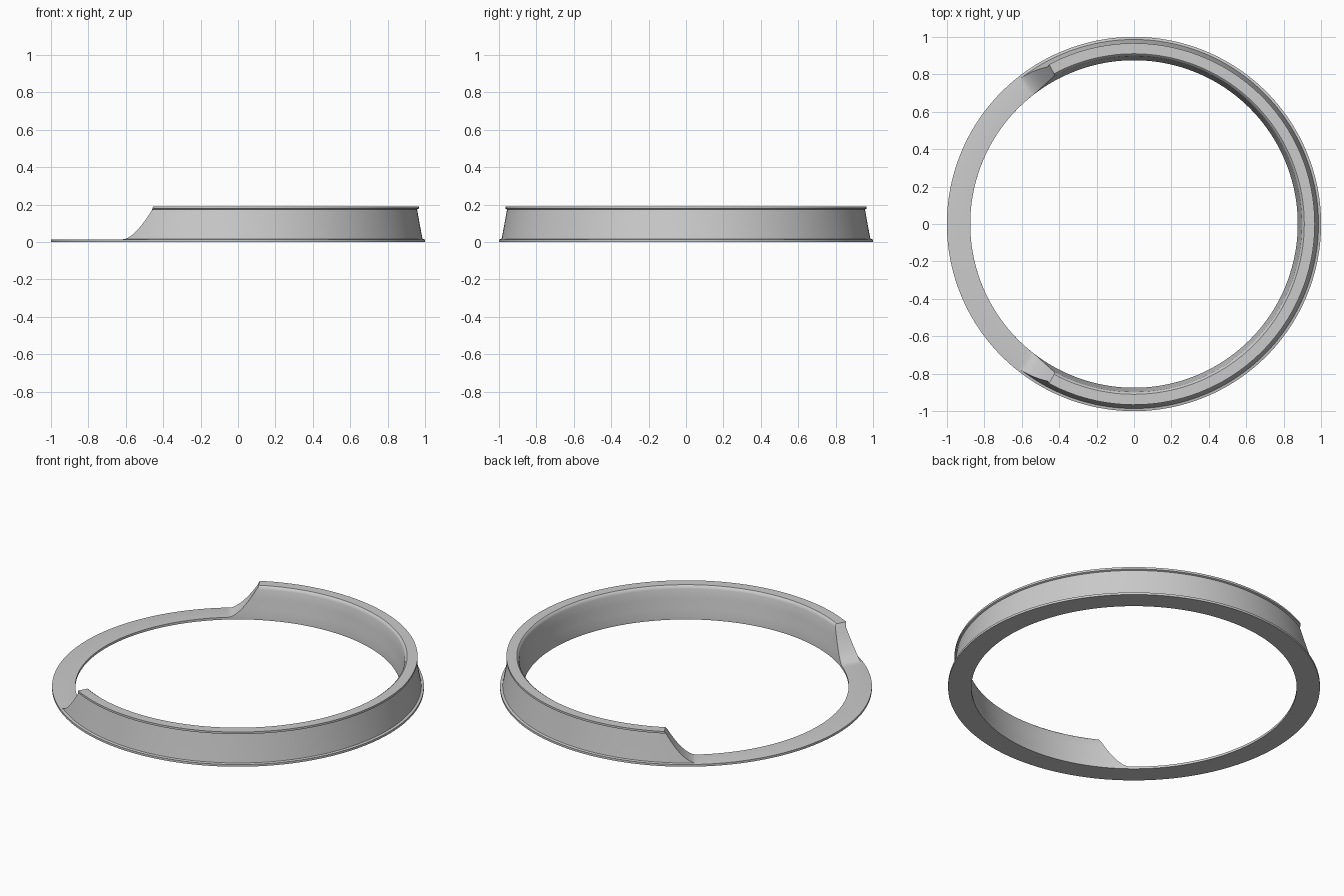
import bpy, bmesh
from math import radians, cos, sin

if "Cube" in bpy.data.objects:
    bpy.data.objects.remove(bpy.data.objects["Cube"])

FLANGE = 0.013   # thickness of the flat base ring
TOP = 0.19       # height of the raised wall
A0, A1 = 118.0, 128.6   # wall runs at full height to A0, fades out by A1

# outer side of the cross-section, bottom to top, and inner side, bottom to top (r, z)
OUTER = [(1.0, 0.0), (1.0, 0.013), (0.986, 0.016), (0.972, 0.09), (0.957, 0.174),
         (0.966, 0.178), (0.966, 0.19)]
INNER = [(0.875, 0.0), (0.875, 0.013), (0.882, 0.06), (0.890, 0.12), (0.897, 0.172),
         (0.901, 0.183), (0.910, 0.19)]


def clip(side, top):
    """Cut one side of the section off at the given height."""
    out = []
    cut = None
    for i, (r, z) in enumerate(side):
        if cut is None and z > top + 1e-6:
            r0, z0 = side[i - 1]
            cut = r0 + (r - r0) * (top - z0) / (z - z0)
        out.append((r, z) if cut is None else (cut, top))
    return out


def wall_top(deg):
    """Wall height at an angle measured from +x."""
    a = abs(deg)
    if a <= A0:
        return TOP
    t = max(0.0, (A1 - a) / (A1 - A0))
    return FLANGE + 0.0005 + (TOP - FLANGE - 0.0005) * t ** 1.75


# angle stations, denser at the sloped ends
ramp = [A0 + (A1 - A0) * i / 14 for i in range(15)]
half = [A0 * i / 60 for i in range(1, 60)] + ramp
half += [A1 + (180 - A1) * i / 26 for i in range(1, 26)]
angles = [-a for a in reversed(half)] + [0.0] + half + [180.0]

# ring with flange, tapered wall and rim swept in one piece
bm = bmesh.new()
rings = []
for deg in angles:
    t = wall_top(deg)
    sec = clip(OUTER, t) + clip(INNER, t)[::-1]
    c, s = cos(radians(deg)), sin(radians(deg))
    rings.append([bm.verts.new((r * c, r * s, z)) for r, z in sec])
n = len(rings[0])
for i, ring in enumerate(rings):
    nxt = rings[(i + 1) % len(rings)]
    for j in range(n):
        k = (j + 1) % n
        bm.faces.new((ring[j], nxt[j], nxt[k], ring[k]))
bmesh.ops.remove_doubles(bm, verts=bm.verts, dist=1e-5)
bmesh.ops.recalc_face_normals(bm, faces=bm.faces)
mesh = bpy.data.meshes.new("flanged_ring")
bm.to_mesh(mesh)
bm.free()
obj = bpy.data.objects.new("flanged_ring", mesh)
bpy.context.collection.objects.link(obj)
bpy.context.view_layer.objects.active = obj
obj.select_set(True)
bpy.ops.object.shade_smooth_by_angle(angle=radians(35))
